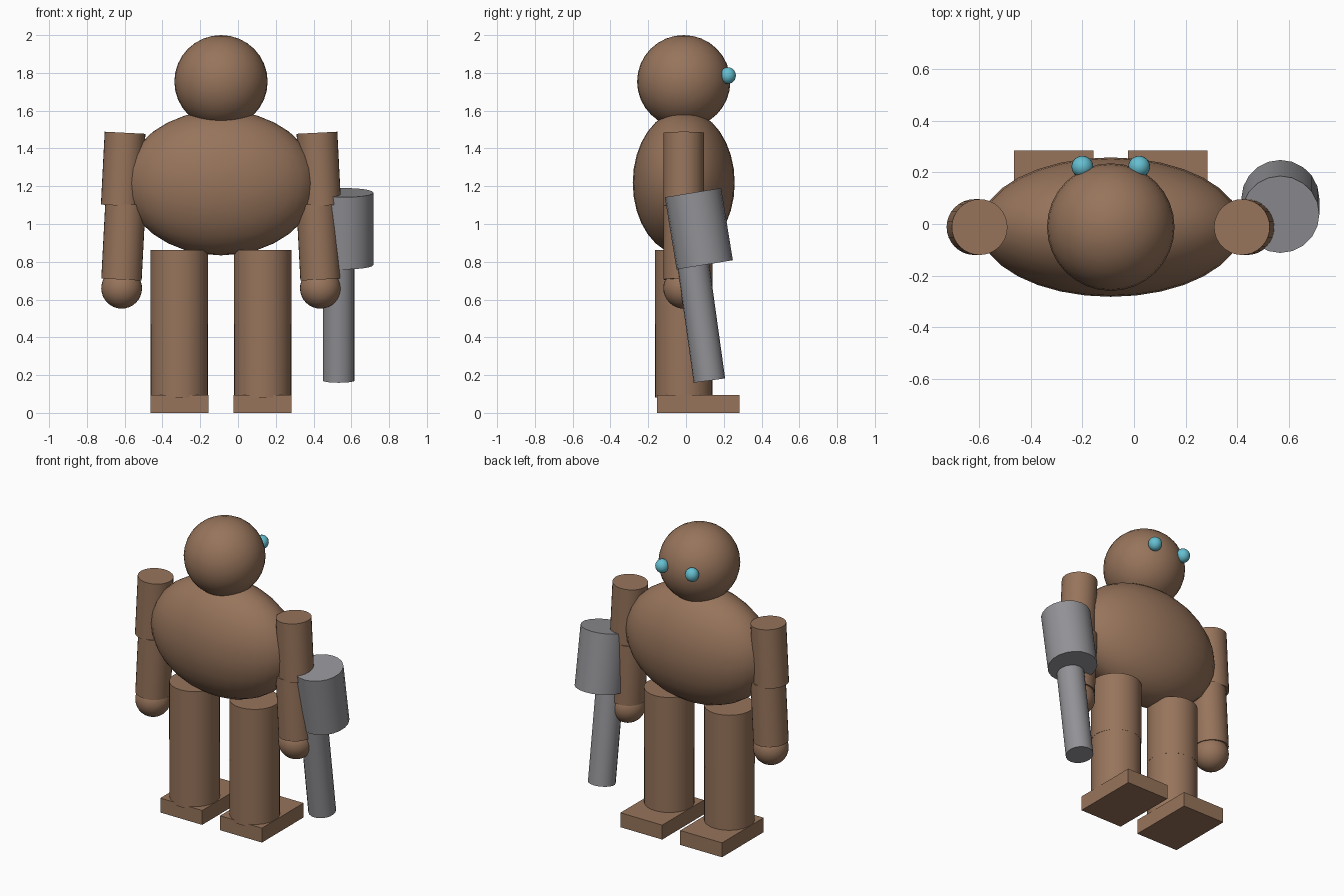
import bpy, math
from mathutils import Vector

if "Cube" in bpy.data.objects:
    bpy.data.objects.remove(bpy.data.objects["Cube"])

MID = -0.09   # x of the body's mirror plane
CY = -0.012   # y of the body's centre


def material(name, rgb):
    m = bpy.data.materials.new(name)
    m.diffuse_color = (*rgb, 1)
    m.use_nodes = True
    m.node_tree.nodes["Principled BSDF"].inputs["Base Color"].default_value = m.diffuse_color
    return m


BROWN = material("brown clay", (0.31, 0.175, 0.105))
GREY = material("grey metal", (0.29, 0.29, 0.31))
CYAN = material("light blue", (0.13, 0.52, 0.63))


def finish(name, mat):
    ob = bpy.context.object
    ob.name = name
    ob.data.materials.append(mat)
    return ob


def smooth():
    bpy.ops.object.transform_apply(location=False, rotation=True, scale=True)
    bpy.ops.object.shade_smooth_by_angle(angle=math.radians(40))


def ball(name, centre, radii, mat, seg=32, rings=16):
    bpy.ops.mesh.primitive_uv_sphere_add(segments=seg, ring_count=rings, location=centre)
    finish(name, mat).scale = radii
    smooth()


def tube(name, top, bottom, radius, mat, sides=32):
    a, b = Vector(top), Vector(bottom)
    bpy.ops.mesh.primitive_cylinder_add(vertices=sides, radius=radius,
                                        depth=(a - b).length, location=(a + b) / 2)
    finish(name, mat).rotation_euler = (a - b).to_track_quat('Z', 'Y').to_euler()
    smooth()


def box(name, centre, size, mat):
    bpy.ops.mesh.primitive_cube_add(size=1, location=centre)
    finish(name, mat).scale = size
    bpy.ops.object.transform_apply(location=False, rotation=False, scale=True)


# Torso and head
ball("torso", (MID, CY, 1.218), (0.508, 0.27, 0.384), BROWN)
ball("head", (MID, CY, 1.754), (0.247, 0.247, 0.246), BROWN)

# Paired parts
for s, side in ((-1, "left"), (1, "right")):
    def at(dx, y, z):
        return (MID + s * dx, y, z)

    ball(side + "_eye", at(0.11, 0.222, 1.786), (0.042, 0.042, 0.044), CYAN, 24, 12)

    # Arm
    tube(side + "_upper_arm", at(0.508, CY, 1.483), at(0.528, CY, 1.097), 0.108, BROWN)
    tube(side + "_forearm", at(0.506, CY, 1.105), at(0.527, CY, 0.706), 0.107, BROWN)
    ball(side + "_hand", at(0.526, CY, 0.66), (0.108,) * 3, BROWN)

    # Leg
    tube(side + "_thigh", at(0.221, CY, 0.862), at(0.221, CY, 0.47), 0.153, BROWN)
    tube(side + "_shin", at(0.221, CY, 0.475), at(0.221, CY, 0.082), 0.152, BROWN)
    box(side + "_foot", at(0.22, 0.065, 0.048), (0.308, 0.438, 0.096), BROWN)

# Cannon held beside the right hand
tube("cannon_body", (0.567, 0.037, 1.166), (0.567, 0.099, 0.784), 0.151, GREY, 20)
tube("cannon_barrel", (0.533, 0.035, 0.81), (0.533, 0.124, 0.171), 0.084, GREY, 20)
